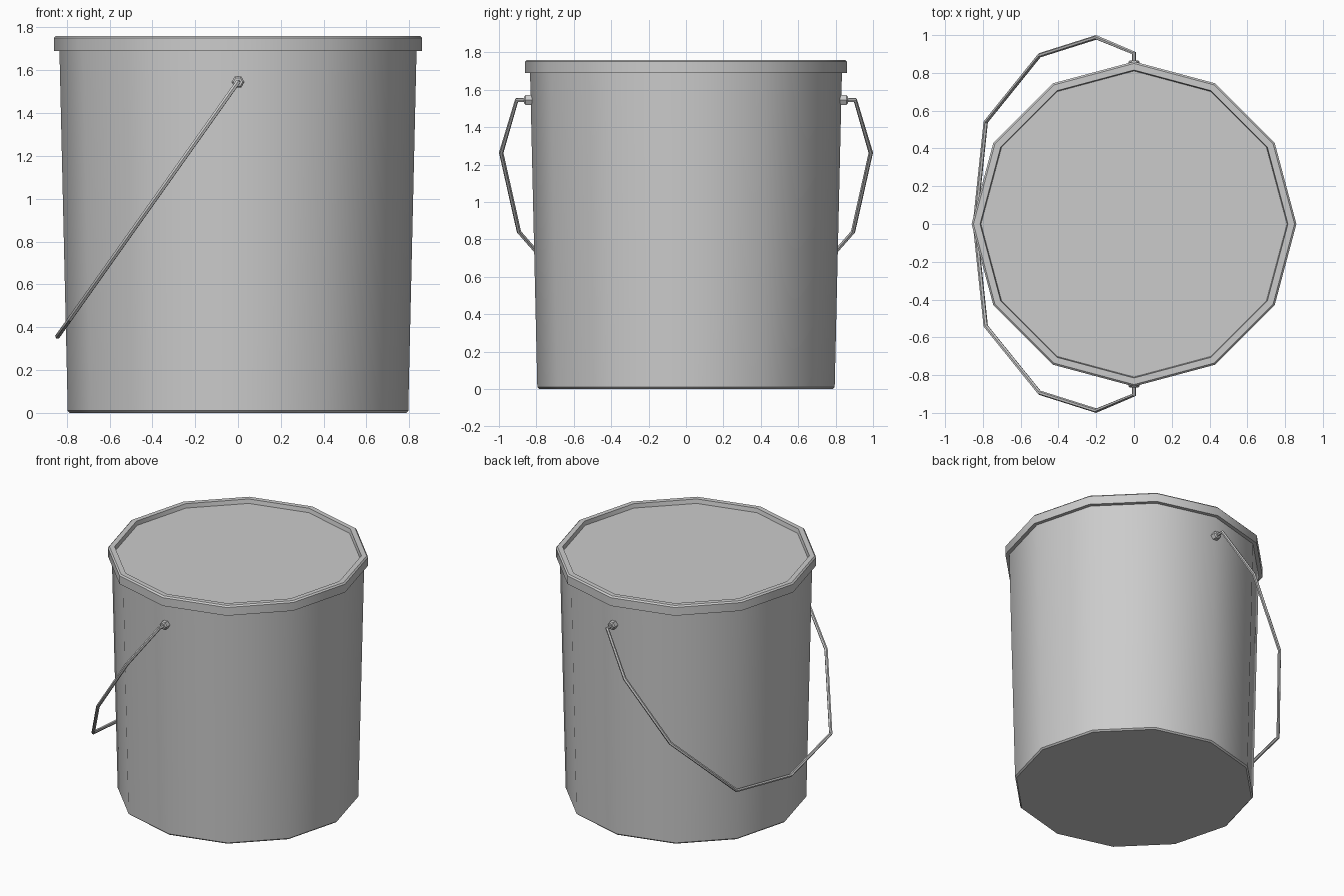
import bpy
import bmesh
from math import cos, sin, pi, radians

if "Cube" in bpy.data.objects:
    bpy.data.objects.remove(bpy.data.objects["Cube"], do_unlink=True)

GREY = (0.6, 0.6, 0.6, 1)
grey = bpy.data.materials.new("grey_metal")
grey.use_nodes = True
grey.diffuse_color = GREY
bsdf = next(n for n in grey.node_tree.nodes if n.type == "BSDF_PRINCIPLED")
bsdf.inputs["Base Color"].default_value = GREY


def finish(obj, angle=40):
    obj.data.materials.append(grey)
    bpy.ops.object.select_all(action="DESELECT")
    obj.select_set(True)
    bpy.context.view_layer.objects.active = obj
    bpy.ops.object.shade_smooth_by_angle(angle=radians(angle))


def lathe(name, profile, sides):
    """Spin (radius, height) pairs around z and close the first ring with a cap."""
    bm = bmesh.new()
    rings = [[bm.verts.new((r * cos(2 * pi * i / sides), r * sin(2 * pi * i / sides), z))
              for i in range(sides)] for r, z in profile]
    bm.faces.new(rings[0])
    for a, b in zip(rings, rings[1:]):
        for i in range(sides):
            j = (i + 1) % sides
            bm.faces.new((a[i], a[j], b[j], b[i]))
    bmesh.ops.recalc_face_normals(bm, faces=bm.faces)
    mesh = bpy.data.meshes.new(name)
    bm.to_mesh(mesh)
    bm.free()
    obj = bpy.data.objects.new(name, mesh)
    bpy.context.collection.objects.link(obj)
    return obj


# Tapered bucket with a small chamfer at the foot
finish(lathe("bucket_body", [(0.785, 0), (0.795, 0.01), (0.834, 1.70)], 12))

# Lid with a recessed top and an overhanging rim
finish(lathe("lid", [(0.81, 1.73), (0.815, 1.76), (0.85, 1.76), (0.86, 1.75),
                     (0.86, 1.69), (0.83, 1.69)], 12))

# Hexagonal pivots on the front and back
for name, side in (("front_pivot", -1), ("back_pivot", 1)):
    pivot = lathe(name, [(0.022, 0.035), (0.03, 0.027), (0.03, -0.02)], 6)
    pivot.rotation_euler = (-side * pi / 2, 0, 0)
    pivot.location = (0, side * 0.83, 1.545)
    finish(pivot)

# Wire handle hanging in a slanted plane toward the right side
half = [(0, 0.83), (0, 0.905), (-0.2, 0.988), (-0.5, 0.893), (-0.785, 0.54)]
path = half + [(-0.842, 0)] + [(x, -y) for x, y in reversed(half)]
curve = bpy.data.curves.new("wire_handle", "CURVE")
curve.dimensions = "3D"
curve.bevel_depth = 0.012
curve.bevel_resolution = 1
curve.use_fill_caps = True
spline = curve.splines.new("POLY")
spline.points.add(len(path) - 1)
for point, (x, y) in zip(spline.points, path):
    point.co = (x, y, 1.545 + 1.41 * x, 1)
handle = bpy.data.objects.new("wire_handle", curve)
bpy.context.collection.objects.link(handle)
bpy.ops.object.select_all(action="DESELECT")
handle.select_set(True)
bpy.context.view_layer.objects.active = handle
bpy.ops.object.convert(target="MESH")
finish(bpy.context.object)
